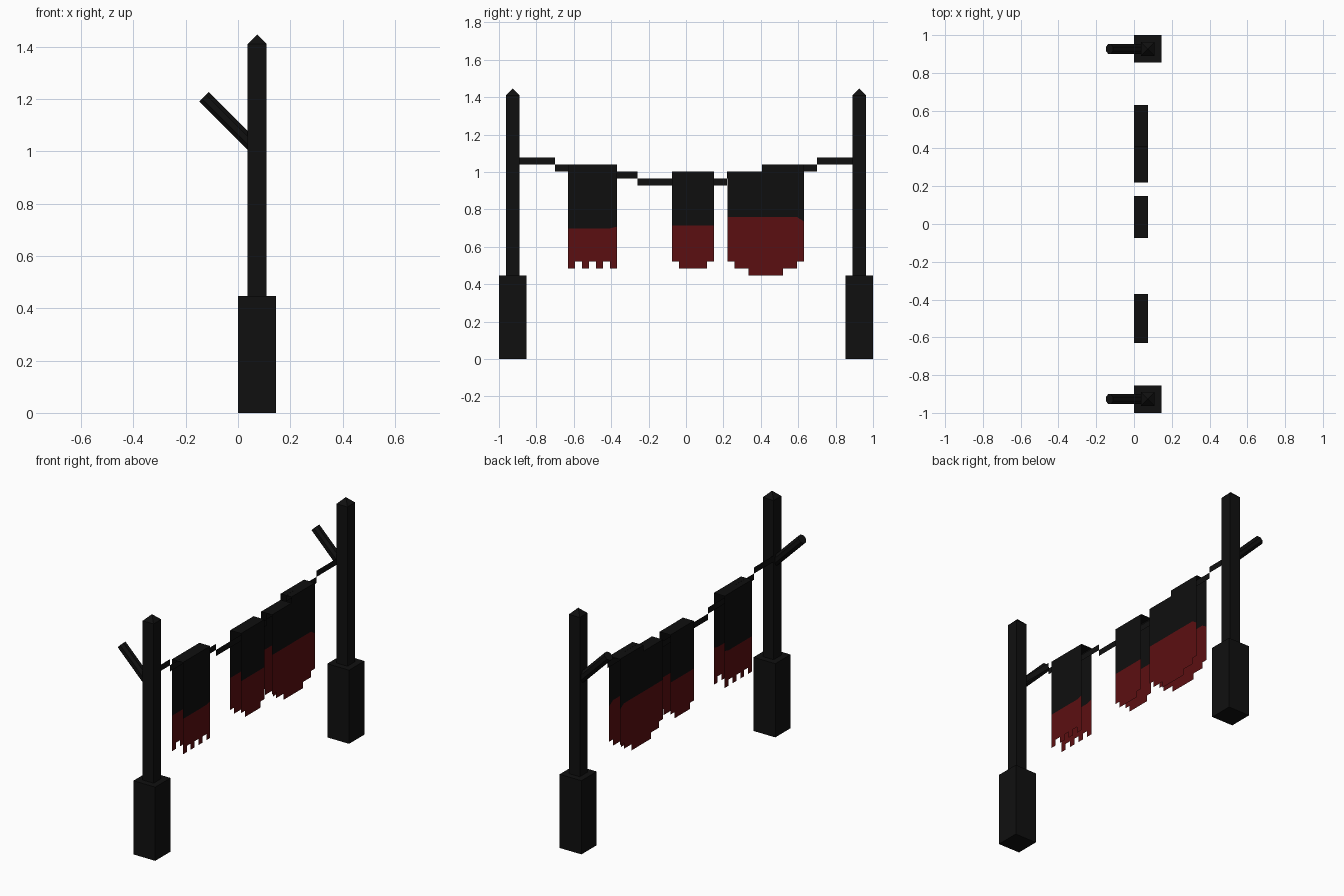
import bpy, bmesh, math
from mathutils import Vector, Matrix

cube = bpy.data.objects.get("Cube")
if cube:
    bpy.data.objects.remove(cube, do_unlink=True)


def material(name, rgb):
    m = bpy.data.materials.new(name)
    m.use_nodes = True
    m.diffuse_color = (*rgb, 1)
    bsdf = next(n for n in m.node_tree.nodes if n.type == 'BSDF_PRINCIPLED')
    bsdf.inputs["Base Color"].default_value = (*rgb, 1)
    return m


WOOD = material("charred wood", (0.005, 0.005, 0.005))
DARK = material("black cloth", (0.0045, 0.0045, 0.0045))
RED = material("dark red cloth", (0.105, 0.0045, 0.0055))

U = 0.0373   # width of one cloth strip
CX = 0.073   # centre line of the posts
ROPE_X = 0.036


def finish(bm, name, mats):
    mesh = bpy.data.meshes.new(name)
    bm.to_mesh(mesh)
    bm.free()
    for m in mats:
        mesh.materials.append(m)
    ob = bpy.data.objects.new(name, mesh)
    bpy.context.collection.objects.link(ob)
    return ob


def box(bm, centre, size):
    mat = Matrix.Translation(centre) @ Matrix.Diagonal((*size, 1))
    return bmesh.ops.create_cube(bm, size=1, matrix=mat)["verts"]


def quad(bm, points, index=0):
    face = bm.faces.new([bm.verts.new(p) for p in points])
    face.material_index = index


# Posts: block footing, pointed shaft and slanting branch stub
for side, label in ((-1, "front"), (1, "back")):
    y = side * 0.927

    bm = bmesh.new()
    box(bm, (CX, y, 0.223), (0.146, 0.146, 0.446))
    finish(bm, label + "_footing", [WOOD])

    bm = bmesh.new()
    box(bm, (CX, y, 0.91), (0.073, 0.073, 1.0))
    bm.faces.ensure_lookup_table()
    top = max(bm.faces, key=lambda f: f.calc_center_median().z)
    tip = bmesh.ops.poke(bm, faces=[top])["verts"][0]
    tip.co.z += 0.036
    finish(bm, label + "_post", [WOOD])

    bm = bmesh.new()
    start, end = Vector((CX, y, 1.005)), Vector((-0.13, y, 1.208))
    axis = end - start
    place = (Matrix.Translation((start + end) / 2)
             @ Matrix.Rotation(-math.pi / 4, 4, 'Y')
             @ Matrix.Rotation(math.pi / 8, 4, 'Z'))
    r = 0.026 / math.cos(math.pi / 8)
    bmesh.ops.create_cone(bm, cap_ends=True, segments=8, radius1=r, radius2=r,
                          depth=axis.length, matrix=place)
    finish(bm, label + "_branch", [WOOD])

# Sagging rope: flat ribbon stepping down and up between the posts
bm = bmesh.new()
for y0, y1, z in ((-0.89, -0.70, 1.04), (-0.70, -0.48, 1.003), (-0.48, -0.26, 0.965),
                  (-0.26, 0.22, 0.928), (0.22, 0.41, 0.965), (0.41, 0.70, 1.003),
                  (0.70, 0.89, 1.04)):
    quad(bm, [(ROPE_X, y0, z), (ROPE_X, y1, z), (ROPE_X, y1, z + U), (ROPE_X, y0, z + U)])
finish(bm, "rope", [WOOD])


# Cloths: two thin sheets with a ragged hem, joined over the rope
def cloth(name, y0, tops, drops, split, last_split):
    bm = bmesh.new()
    for i, (top, drop) in enumerate(zip(tops, drops)):
        a, b = y0 + i * U, y0 + (i + 1) * U
        hem = 0.521 - drop * U
        sb = last_split if i == len(drops) - 1 else split
        for x in (0, CX):
            upper = [(x, a, split), (x, b, sb), (x, b, top), (x, a, top)]
            lower = [(x, a, hem), (x, b, hem), (x, b, sb), (x, a, split)]
            for pts, index in ((upper, 0), (lower, 1)):
                quad(bm, pts if x else pts[::-1], index)
        quad(bm, [(0, a, top), (CX, a, top), (CX, b, top), (0, b, top)])
    bmesh.ops.remove_doubles(bm, verts=bm.verts, dist=0.0005)
    finish(bm, name, [DARK, RED])


HIGH, LOW = 1.04, 1.003
cloth("front_cloth", -0.631, [HIGH] * 7, [1, 0, 1, 0, 1, 0, 1], 0.698, 0.708)
cloth("middle_cloth", -0.075, [LOW] * 6, [0, 1, 1, 1, 1, 0], 0.714, 0.714)
cloth("back_cloth", 0.221, [LOW] * 5 + [HIGH] * 6,
      [0, 1, 1, 2, 2, 2, 2, 2, 1, 1, 0], 0.759, 0.735)
